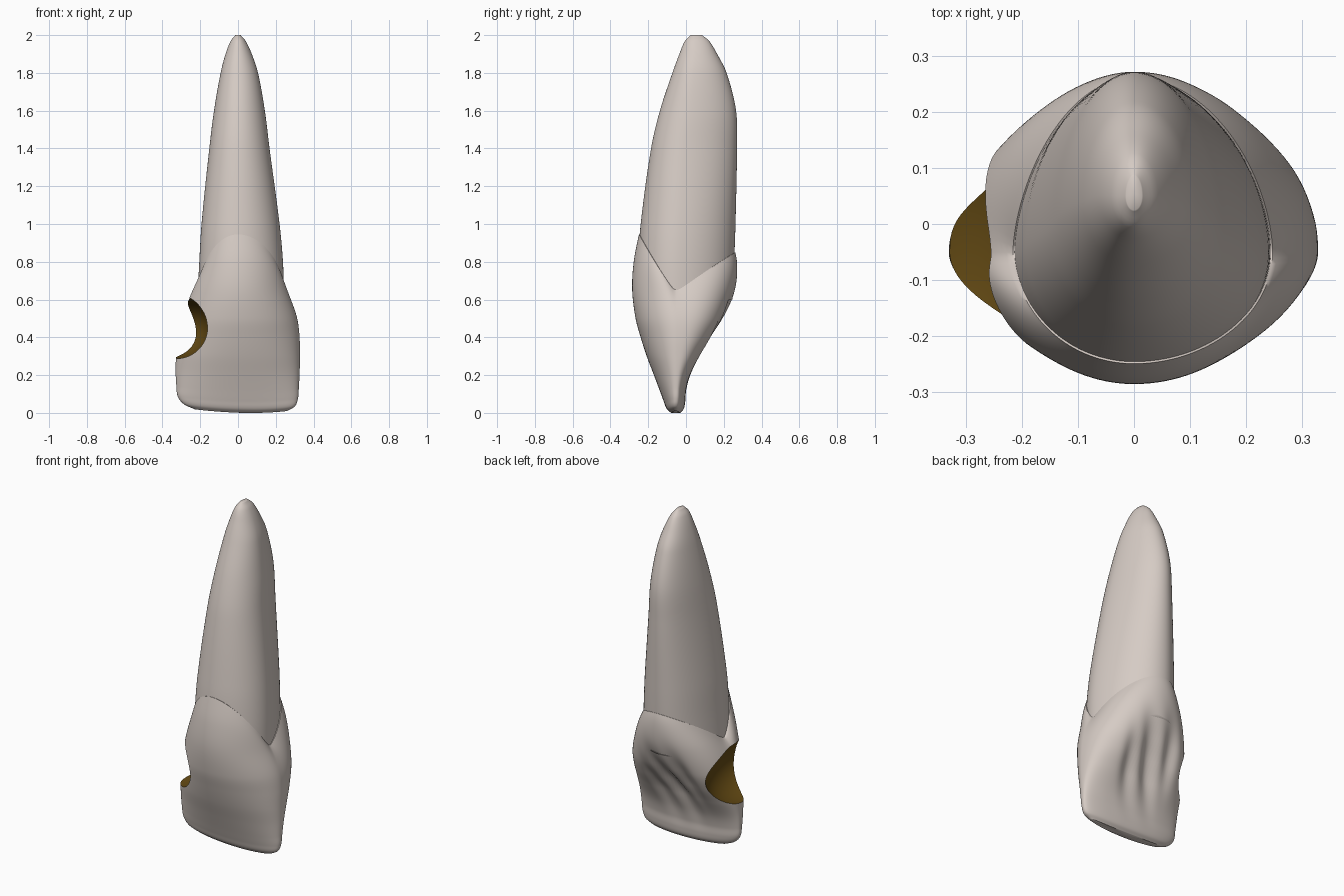
import bpy, bmesh, math

if "Cube" in bpy.data.objects:
    bpy.data.objects.remove(bpy.data.objects["Cube"])

SIDES = 128


def material(name, rgb):
    m = bpy.data.materials.new(name)
    m.diffuse_color = (*rgb, 1)
    m.use_nodes = True
    m.node_tree.nodes["Principled BSDF"].inputs["Base Color"].default_value = m.diffuse_color
    return m


enamel = material("ivory enamel", (0.67, 0.60, 0.555))
decay = material("brown decay", (0.13, 0.07, 0.007))

# Section tables: z, left x, right x, front y, back y, widest y, front power, back power
ROOT = [
    (0.60, -0.215, 0.245, -0.255, 0.245, -0.05, 1.0, 1.1),
    (0.80, -0.205, 0.238, -0.253, 0.255, -0.05, 1.0, 1.1),
    (1.00, -0.193, 0.220, -0.240, 0.262, -0.04, 1.0, 1.1),
    (1.40, -0.152, 0.167, -0.185, 0.270, -0.01, 1.0, 1.1),
    (1.60, -0.127, 0.142, -0.138, 0.265, 0.02, 1.0, 1.1),
    (1.80, -0.092, 0.106, -0.072, 0.215, 0.04, 1.0, 1.05),
    (1.90, -0.066, 0.073, -0.035, 0.165, 0.05, 1.0, 1.0),
    (1.97, -0.038, 0.040, -0.005, 0.122, 0.05, 1.0, 1.0),
    (2.00, -0.014, 0.014, 0.025, 0.085, 0.05, 1.0, 1.0),
]
CROWN = [
    (0.00, -0.230, 0.260, -0.080, -0.030, -0.055, 0.8, 0.8),
    (0.02, -0.285, 0.300, -0.102, -0.012, -0.055, 0.8, 0.8),
    (0.06, -0.318, 0.317, -0.118, -0.003, -0.052, 0.85, 0.8),
    (0.12, -0.326, 0.322, -0.140, 0.003, -0.05, 0.9, 0.8),
    (0.20, -0.330, 0.326, -0.170, 0.030, -0.05, 1.0, 0.75),
    (0.30, -0.328, 0.328, -0.208, 0.090, -0.05, 1.05, 0.7),
    (0.40, -0.318, 0.326, -0.240, 0.160, -0.05, 1.1, 0.7),
    (0.50, -0.300, 0.315, -0.267, 0.215, -0.05, 1.1, 0.7),
    (0.65, -0.262, 0.280, -0.285, 0.262, -0.05, 1.1, 0.75),
    (0.80, -0.225, 0.258, -0.279, 0.278, -0.05, 1.05, 0.85),
    (0.95, -0.205, 0.235, -0.258, 0.278, -0.05, 1.0, 0.95),
]


def sample(table, z):
    """Smooth cubic interpolation through a section table."""
    z = min(max(z, table[0][0]), table[-1][0])
    i = 0
    while i < len(table) - 2 and z > table[i + 1][0]:
        i += 1
    a, b = table[i], table[i + 1]
    p, q = table[max(i - 1, 0)], table[min(i + 2, len(table) - 1)]
    h = b[0] - a[0]
    t = (z - a[0]) / h
    out = []
    for k in range(1, 8):
        m0 = (b[k] - p[k]) / (b[0] - p[0]) * h
        m1 = (q[k] - a[k]) / (q[0] - a[0]) * h
        out.append((2*t**3 - 3*t*t + 1) * a[k] + (t**3 - 2*t*t + t) * m0
                   + (3*t*t - 2*t**3) * b[k] + (t**3 - t*t) * m1)
    return out


def section(table, z, ang):
    xl, xr, yf, yb, yw, pf, pb = sample(table, z)
    c, s = math.cos(ang), math.sin(ang)
    x = c * (xr if c > 0 else -xl)
    if s < 0:
        return x, yw - (yw - yf) * abs(s) ** pf
    return x, yw + (yb - yw) * s ** pb


def loft(name, rings, low, high):
    """Skin a stack of rings and close both ends with a fan."""
    bm = bmesh.new()
    loops = [[bm.verts.new(p) for p in r] for r in rings]
    for a, b in zip(loops, loops[1:]):
        for j in range(SIDES):
            k = (j + 1) % SIDES
            bm.faces.new((a[j], a[k], b[k], b[j]))
    v0, v1 = bm.verts.new(low), bm.verts.new(high)
    for j in range(SIDES):
        k = (j + 1) % SIDES
        bm.faces.new((v0, loops[0][k], loops[0][j]))
        bm.faces.new((v1, loops[-1][j], loops[-1][k]))
    bmesh.ops.recalc_face_normals(bm, faces=bm.faces)
    for f in bm.faces:
        f.smooth = True
    me = bpy.data.meshes.new(name)
    bm.to_mesh(me)
    bm.free()
    me.materials.append(enamel)
    ob = bpy.data.objects.new(name, me)
    bpy.context.collection.objects.link(ob)
    return ob


angles = [2 * math.pi * j / SIDES for j in range(SIDES)]

# Root: tapering pear-shaped loft, its lower end hidden in the crown
rings = []
for i in range(71):
    z = 0.6 + 1.4 * (1 - (1 - i / 70) ** 1.5)
    rings.append([(*section(ROOT, z, a), z) for a in angles])
root = loft("root", rings, (0, 0, 0.6), (0, 0.055, 2.0))


def gum_line(ang):
    s = math.sin(ang)
    rise = (math.sqrt(s * s + 0.01) - 0.1) / 0.905
    return 0.65 + (0.295 if s < 0 else 0.2) * rise


def crown_point(t, ang):
    z = gum_line(ang) * t
    x, y = section(CROWN, z, ang)
    s = math.sin(ang)
    # hollow with slanting ridges on the back face
    if s > 0:
        hollow = math.exp(-((z - 0.40) / 0.17) ** 2) * math.exp(-(x / 0.15) ** 4) * min(1, s * 2)
        y -= hollow * (0.045 + 0.016 * math.cos(2 * math.pi * (x - 0.35 * (z - 0.4)) / 0.15))
    # rolled rim meeting the root
    rx, ry = section(ROOT, max(z, 0.6), ang)
    u = t ** 14
    x += (rx * 1.015 - x) * u
    y += (ry * 1.015 - y) * u
    # slightly bowed biting edge
    d = x - 0.08
    z += (0.2 if d < 0 else 0.3) * d * d * max(0, 1 - z / 0.3)
    return x, y, z


# Crown: loft from the biting edge up to the curved gum line
rings = [[crown_point((i / 80) ** 1.4, a) for a in angles] for i in range(81)]
rings.append([(x * 0.93, y * 0.93, z - 0.005) for x, y, z in rings[-1]])
crown = loft("crown", rings, (0.02, -0.055, 0.0), (0, 0, 0.75))
crown.data.materials.append(decay)

# Cavity: ellipsoid bitten out of the left side, leaving brown walls
bm = bmesh.new()
bmesh.ops.create_uvsphere(bm, u_segments=64, v_segments=40, radius=1)
for v in bm.verts:
    v.co = (-0.33 + 0.178 * v.co.x, -0.12 + 0.32 * v.co.y, 0.455 + 0.168 * v.co.z)
for f in bm.faces:
    f.smooth = True
    f.material_index = 1
me = bpy.data.meshes.new("cavity_cutter")
bm.to_mesh(me)
bm.free()
me.materials.append(enamel)
me.materials.append(decay)
cutter = bpy.data.objects.new("cavity_cutter", me)
bpy.context.collection.objects.link(cutter)
cutter.hide_render = True

cut = crown.modifiers.new("cavity", 'BOOLEAN')
cut.operation = 'DIFFERENCE'
cut.solver = 'EXACT'
cut.object = cutter
graph = bpy.context.evaluated_depsgraph_get()
carved = bpy.data.meshes.new_from_object(crown.evaluated_get(graph))
crown.modifiers.clear()
crown.data = carved
carved.set_sharp_from_angle(angle=math.radians(50))
bpy.data.objects.remove(cutter)
